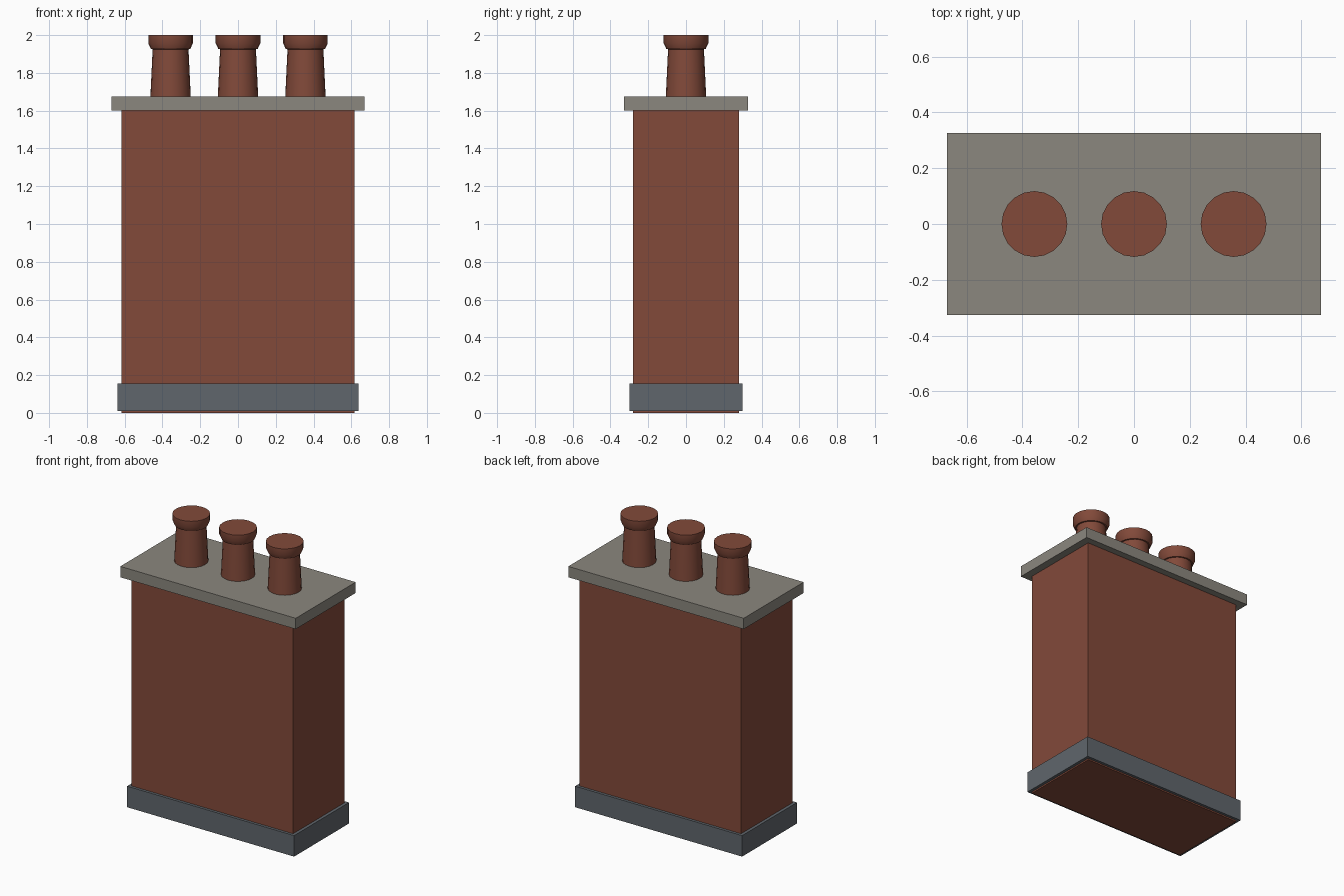
import bpy, bmesh, math

cube = bpy.data.objects.get("Cube")
if cube:
    bpy.data.objects.remove(cube, do_unlink=True)


def material(name, rgb):
    m = bpy.data.materials.new(name)
    m.use_nodes = True
    m.diffuse_color = (*rgb, 1)
    m.node_tree.nodes["Principled BSDF"].inputs["Base Color"].default_value = (*rgb, 1)
    return m


def add_object(name, bm, mat):
    bmesh.ops.recalc_face_normals(bm, faces=bm.faces)
    mesh = bpy.data.meshes.new(name)
    bm.to_mesh(mesh)
    bm.free()
    mesh.materials.append(mat)
    obj = bpy.data.objects.new(name, mesh)
    bpy.context.collection.objects.link(obj)
    return obj


def box(name, half_x, half_y, z0, z1, mat):
    bm = bmesh.new()
    bmesh.ops.create_cube(bm, size=2)
    for v in bm.verts:
        v.co = (v.co.x * half_x, v.co.y * half_y, z1 if v.co.z > 0 else z0)
    return add_object(name, bm, mat)


def lathe(name, profile, sides, x, mat):
    """Closed solid turned from (radius, height) pairs."""
    bm = bmesh.new()
    rings = []
    for r, z in profile:
        angles = [math.tau * i / sides for i in range(sides)]
        rings.append([bm.verts.new((r * math.cos(a), r * math.sin(a), z)) for a in angles])
    for low, high in zip(rings, rings[1:]):
        for i in range(sides):
            j = (i + 1) % sides
            bm.faces.new((low[i], low[j], high[j], high[i]))
    bm.faces.new(rings[0])
    bm.faces.new(rings[-1])
    obj = add_object(name, bm, mat)
    obj.location.x = x
    bpy.ops.object.select_all(action="DESELECT")
    obj.select_set(True)
    bpy.context.view_layer.objects.active = obj
    bpy.ops.object.shade_smooth_by_angle(angle=math.radians(30))
    return obj


brick = material("brick_red", (0.224, 0.068, 0.042))
stone = material("stone_grey", (0.258, 0.242, 0.209))
lead = material("lead_grey", (0.117, 0.133, 0.150))

# Brick stack, lead flashing around its foot, and stone capping slab
box("brick_stack", 0.617, 0.28, 0, 1.6, brick)
box("base_flashing", 0.638, 0.299, 0.01, 0.155, lead)
box("capping_slab", 0.67, 0.327, 1.6, 1.675, stone)

# Row of tapered pots with flared rims
pot_profile = [(0.107, 1.67), (0.095, 1.925), (0.104, 1.926), (0.118, 1.957), (0.118, 2.0)]
for name, x in (("right", -0.357), ("middle", 0), ("left", 0.357)):
    lathe("chimney_pot_" + name, pot_profile, 20, x, brick)
